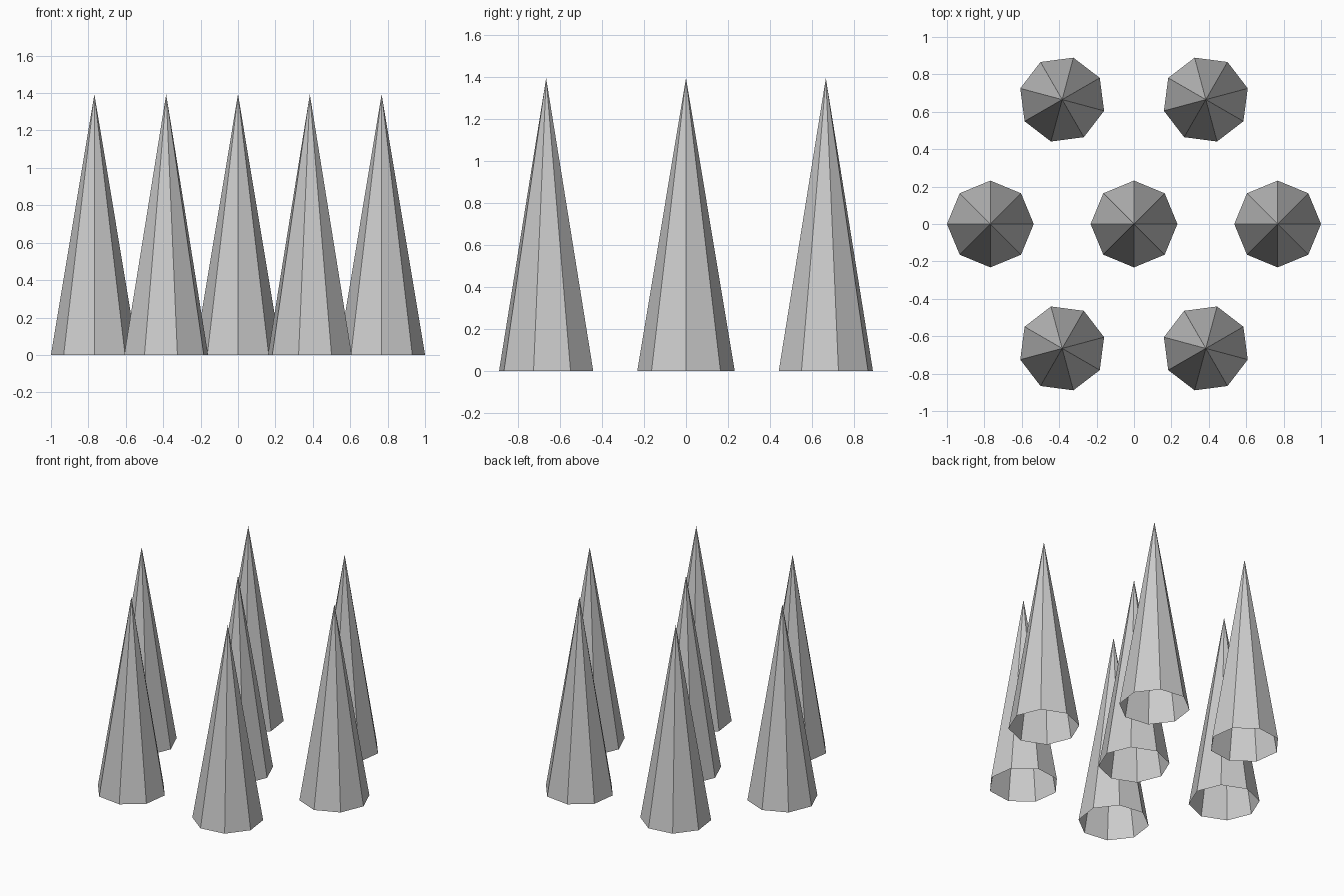
import bpy
from math import cos, sin, radians

if "Cube" in bpy.data.objects:
    bpy.data.objects.remove(bpy.data.objects["Cube"])

RADIUS, HEIGHT, SPACING = 0.232, 1.394, 0.768


def spike(name, x, y, angle):
    # Eight-sided cone, hollow and open underneath
    bpy.ops.mesh.primitive_cone_add(
        vertices=8, radius1=RADIUS, radius2=0, depth=HEIGHT,
        end_fill_type='NOTHING', location=(x, y, HEIGHT / 2),
        rotation=(0, 0, angle))
    bpy.context.object.name = name


# Central spike
spike("centre_spike", 0, 0, 0)

# Ring of six spikes, each turned with its place in the ring
for i in range(6):
    a = radians(60 * i)
    spike(f"outer_spike_{i + 1}", SPACING * cos(a), SPACING * sin(a), a)
